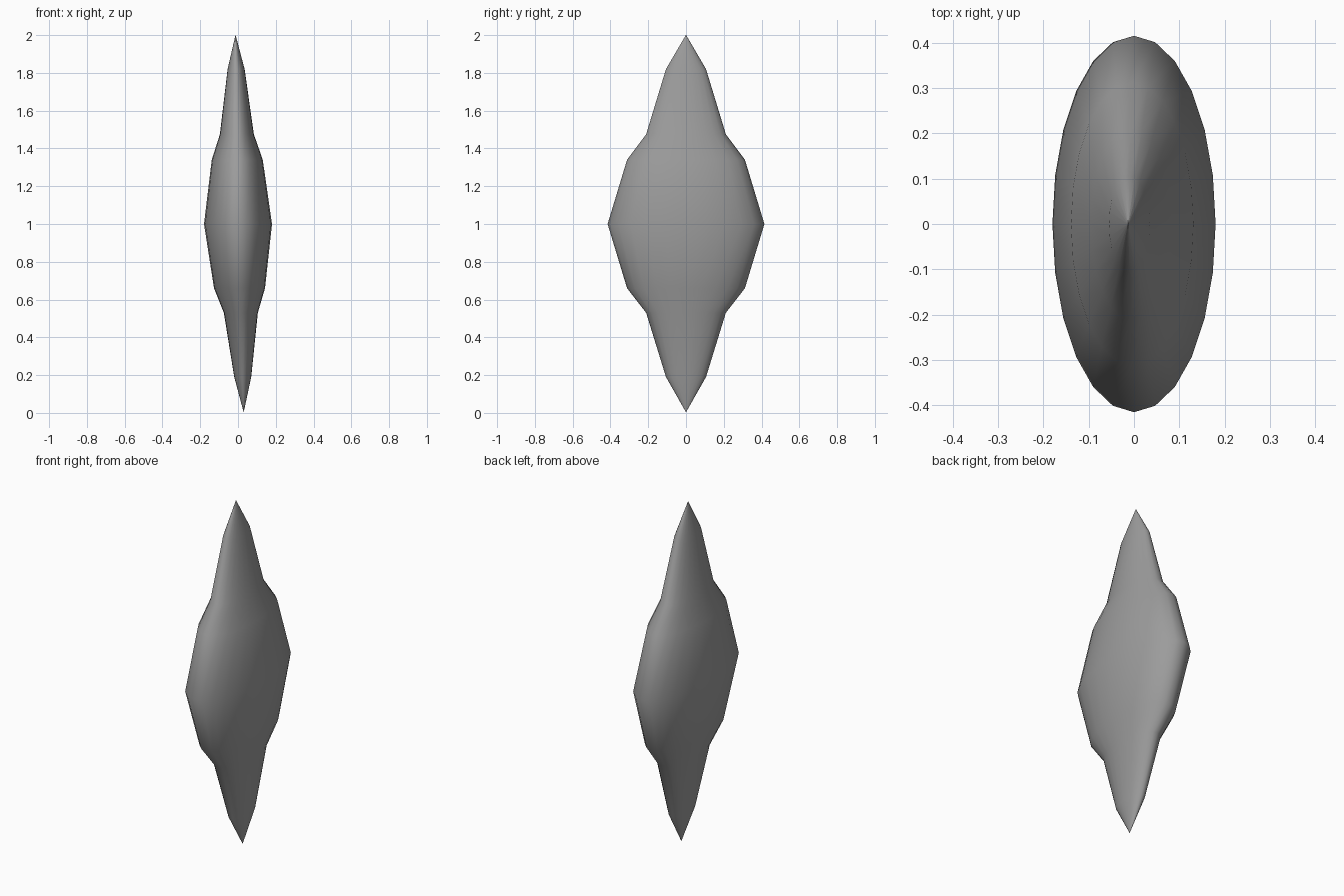
import bpy, bmesh, math

if "Cube" in bpy.data.objects:
    bpy.data.objects.remove(bpy.data.objects["Cube"])

SIDES = 24
# ring profile: (z, centre x, half width x, half width y); tips are tiny rings
RINGS = [
    (0.005, 0.030, 0.0005, 0.001),
    (0.19, 0.025, 0.045, 0.106),
    (0.53, 0.015, 0.090, 0.211),
    (0.66, 0.008, 0.135, 0.312),
    (1.00, 0.000, 0.180, 0.415),
    (1.34, -0.004, 0.135, 0.312),
    (1.475, -0.006, 0.090, 0.211),
    (1.82, -0.010, 0.045, 0.106),
    (2.00, -0.013, 0.0005, 0.001),
]
bm = bmesh.new()

# elliptical rings
loops = []
for z, cx, rx, ry in RINGS:
    loops.append([bm.verts.new((cx + rx * math.cos(2 * math.pi * i / SIDES),
                                ry * math.sin(2 * math.pi * i / SIDES), z))
                  for i in range(SIDES)])

# side walls between rings
for a, b in zip(loops, loops[1:]):
    for i in range(SIDES):
        j = (i + 1) % SIDES
        bm.faces.new((a[i], a[j], b[j], b[i])).smooth = True

# tip caps, kept sharp so the walls shade cleanly up to the points
for cap in (bm.faces.new(loops[0][::-1]), bm.faces.new(loops[-1])):
    for e in cap.edges:
        e.smooth = False

mesh = bpy.data.meshes.new("spindle_crystal")
bm.to_mesh(mesh)
bm.free()
obj = bpy.data.objects.new("spindle_crystal", mesh)
bpy.context.collection.objects.link(obj)

# dark grey surface
mat = bpy.data.materials.new("dark_grey")
mat.diffuse_color = (0.33, 0.33, 0.33, 1)
mat.use_nodes = True
mat.node_tree.nodes["Principled BSDF"].inputs["Base Color"].default_value = mat.diffuse_color
mesh.materials.append(mat)
